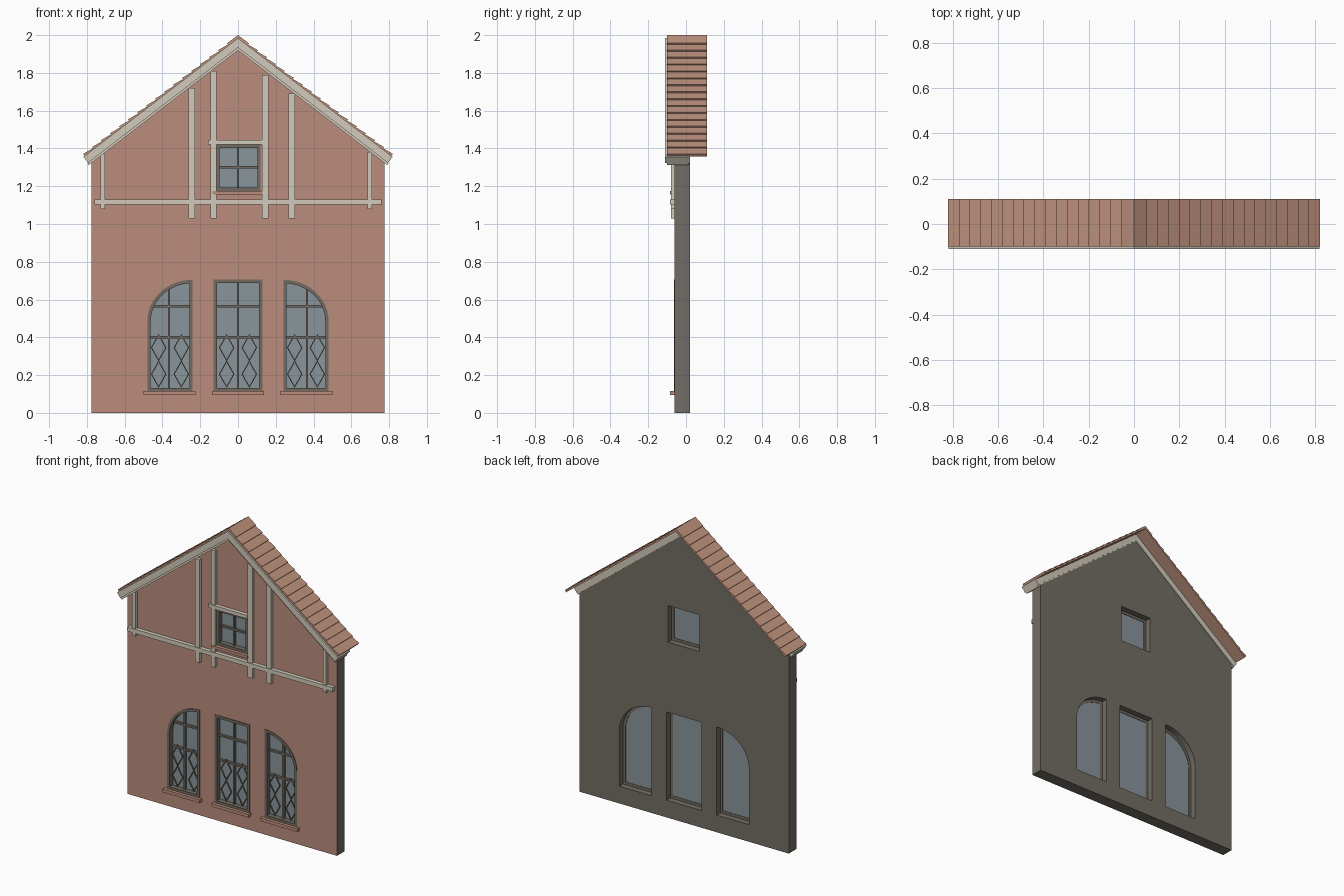
import bpy
import bmesh
from math import sin, cos, atan2, acos, pi, radians
from mathutils import Matrix

cube = bpy.data.objects.get("Cube")
if cube:
    bpy.data.objects.remove(cube, do_unlink=True)


def material(name, r, g, b):
    m = bpy.data.materials.new(name)
    m.use_nodes = True
    m.diffuse_color = (r, g, b, 1)
    m.node_tree.nodes["Principled BSDF"].inputs["Base Color"].default_value = (r, g, b, 1)
    return m


BRICK = material("terracotta render", 0.50, 0.27, 0.20)
TILE = material("clay tile", 0.52, 0.29, 0.21)
CREAM = material("cream timber", 0.64, 0.60, 0.50)
GREY = material("warm grey wall", 0.17, 0.155, 0.13)
FRAME = material("grey window frame", 0.17, 0.145, 0.12)
GLASS = material("blue grey glass", 0.25, 0.30, 0.33)


def prism(name, loops, y0, y1, mat):
    """Extrude x-z outlines (inner loops become holes) between two depths."""
    curve = bpy.data.curves.new(name + " outline", "CURVE")
    curve.dimensions = "2D"
    curve.fill_mode = "BOTH"
    curve.extrude = (y1 - y0) / 2
    for pts in loops:
        s = curve.splines.new("POLY")
        s.points.add(len(pts) - 1)
        for p, (x, z) in zip(s.points, pts):
            p.co = (x, z, 0, 1)
        s.use_cyclic_u = True
    temp = bpy.data.objects.new(name + " outline", curve)
    bpy.context.collection.objects.link(temp)
    deps = bpy.context.evaluated_depsgraph_get()
    mesh = bpy.data.meshes.new_from_object(temp.evaluated_get(deps))
    bpy.data.objects.remove(temp, do_unlink=True)
    bpy.data.curves.remove(curve)
    mesh.transform(Matrix.Translation((0, (y0 + y1) / 2, 0)) @ Matrix.Rotation(pi / 2, 4, "X"))
    bm = bmesh.new()
    bm.from_mesh(mesh)
    bmesh.ops.remove_doubles(bm, verts=bm.verts, dist=1e-5)
    bmesh.ops.recalc_face_normals(bm, faces=bm.faces)
    for f in bm.faces:
        f.smooth = False
    bm.to_mesh(mesh)
    bm.free()
    mesh.name = name
    mesh.materials.clear()
    mesh.materials.append(mat)
    obj = bpy.data.objects.new(name, mesh)
    bpy.context.collection.objects.link(obj)
    return obj


def rect(x0, x1, z0, z1, d=0):
    return [(x0 + d, z0 + d), (x1 - d, z0 + d), (x1 - d, z1 - d), (x0 + d, z1 - d)]


def bar(name, x0, x1, z0, z1, y0, y1, mat):
    return prism(name, [rect(x0, x1, z0, z1)], y0, y1, mat)


# Arched side windows: quarter ellipse springing from the outer jamb
IN, OUT, BASE, TOP, SPRING = 0.24, 0.48, 0.115, 0.705, 0.485
RX, RZ = OUT - IN, TOP - SPRING


def arch(side, d=0):
    start = acos(d / (RX - d))
    pts = [(OUT - d, BASE + d), (IN + d, BASE + d)]
    for i in range(13):
        a = start * (1 - i / 12)
        pts.append((IN + (RX - d) * cos(a), SPRING + (RZ - d) * sin(a)))
    return [(side * x, z) for x, z in pts]


def arch_x(z):
    return IN + RX * (1 - ((z - SPRING) / RZ) ** 2) ** 0.5


def centre(d=0):
    return rect(-0.13, 0.13, BASE, TOP, d)


def attic(d=0):
    return rect(-0.115, 0.12, 1.175, 1.42, d)


# Gable wall: rendered front, grey elsewhere
gable = [(-0.775, 0), (0.775, 0), (0.775, 1.33), (0, 1.93), (-0.775, 1.33)]
wall = prism("gable_wall", [gable, centre(), attic(), arch(1), arch(-1)], -0.06, 0.02, BRICK)
wall.data.materials.append(GREY)
for f in wall.data.polygons:
    f.material_index = 0 if f.normal.y < -0.9 else 1


# Frames and panes
def window(name, outline):
    prism(name + "_frame", [outline(), outline(0.018)], -0.064, -0.02, FRAME)
    prism(name + "_glass", [outline(0.004)], -0.03, -0.023, GLASS)


window("centre_window", centre)
window("attic_window", attic)
window("left_window", lambda d=0: arch(1, d))
window("right_window", lambda d=0: arch(-1, d))


# Glazing bars
def glazing(name, x0, x1, z0, z1):
    bar(name, x0, x1, z0, z1, -0.046, -0.028, FRAME)


W = 0.006
glazing("attic_upright", -W, W, 1.18, 1.41)
glazing("attic_crossbar", -0.11, 0.115, 1.3 - W, 1.3 + W)
glazing("centre_upright", -W, W, 0.12, 0.70)
for z in (0.40, 0.565):
    glazing("centre_crossbar", -0.125, 0.125, z - W, z + W)
for side in (-1, 1):
    x = side * 0.365
    glazing("side_upright", x - W, x + W, 0.12, 0.665)
    for z in (0.40, 0.565):
        ends = sorted((side * (IN + 0.005), side * (arch_x(max(z, SPRING)) - 0.012)))
        glazing("side_crossbar", *ends, z - W, z + W)


# Leaded diamonds in the lower panes
def diamond(x, z, w, h):
    return [(x - w, z), (x, z - h), (x + w, z), (x, z + h)]


for cx in (-0.36, 0, 0.36):
    for dx in (-0.06, 0.06):
        for z in (0.205, 0.345):
            x = cx + dx
            prism("lead_diamond", [diamond(x, z, 0.041, 0.073), diamond(x, z, 0.035, 0.062)],
                  -0.042, -0.036, FRAME)

# Window sills
for cx in (-0.362, 0, 0.362):
    bar("window_sill", cx - 0.137, cx + 0.137, 0.095, 0.116, -0.085, -0.03, BRICK)
bar("attic_sill", -0.135, 0.13, 1.155, 1.174, -0.085, -0.03, BRICK)

# Half timbering: centre x, half width, bottom, top
for x, w, z0, z1 in ((-0.715, 0.012, 1.08, 1.375), (-0.245, 0.017, 1.03, 1.72),
                     (-0.13, 0.015, 1.03, 1.81), (0.145, 0.017, 1.03, 1.79),
                     (0.285, 0.017, 1.03, 1.69), (0.697, 0.012, 1.08, 1.38)):
    bar("timber_post", x - w, x + w, z0, z1, -0.08, -0.058, CREAM)
bar("timber_rail", -0.76, 0.76, 1.103, 1.131, -0.086, -0.058, CREAM)
bar("attic_lintel", -0.16, 0.128, 1.422, 1.446, -0.086, -0.058, CREAM)

# Roof: mirrored chevrons measured along and out from the pitch line
PITCH = atan2(0.63, 0.82)


def slope(apex, t, h):
    return (t * cos(PITCH) + h * sin(PITCH), apex - t * sin(PITCH) + h * cos(PITCH))


def mirrored(half):
    return half + [(-x, z) for x, z in reversed(half) if abs(x) > 1e-6]


def chevron(apex, length, thick):
    low = apex - thick / cos(PITCH)
    top = [(0, apex), slope(apex, length, 0), slope(apex, length, -thick)]
    return top + [(0, low)] + [(-x, z) for x, z in reversed(top[1:])]


prism("verge_board", [chevron(1.984, 1.032, 0.04)], -0.11, 0.02, CREAM)
prism("verge_under_board", [chevron(1.934, 1.005, 0.012)], -0.10, 0.015, CREAM)

# Stepped courses of roof tiles
ROWS, LENGTH, RIDGE = 17, 1.022, 1.981
steps = [(0, 2.0)]
for i in range(ROWS):
    if i:
        steps.append(slope(RIDGE, LENGTH * i / ROWS, 0.008))
    steps.append(slope(RIDGE, LENGTH * (i + 1) / ROWS, 0.016))
steps.append(slope(RIDGE, LENGTH, 0))
left = [(-x, z) for x, z in reversed(steps[1:])]
prism("roof_tiles", [steps + [(0, RIDGE)] + left], -0.10, 0.11, TILE)
